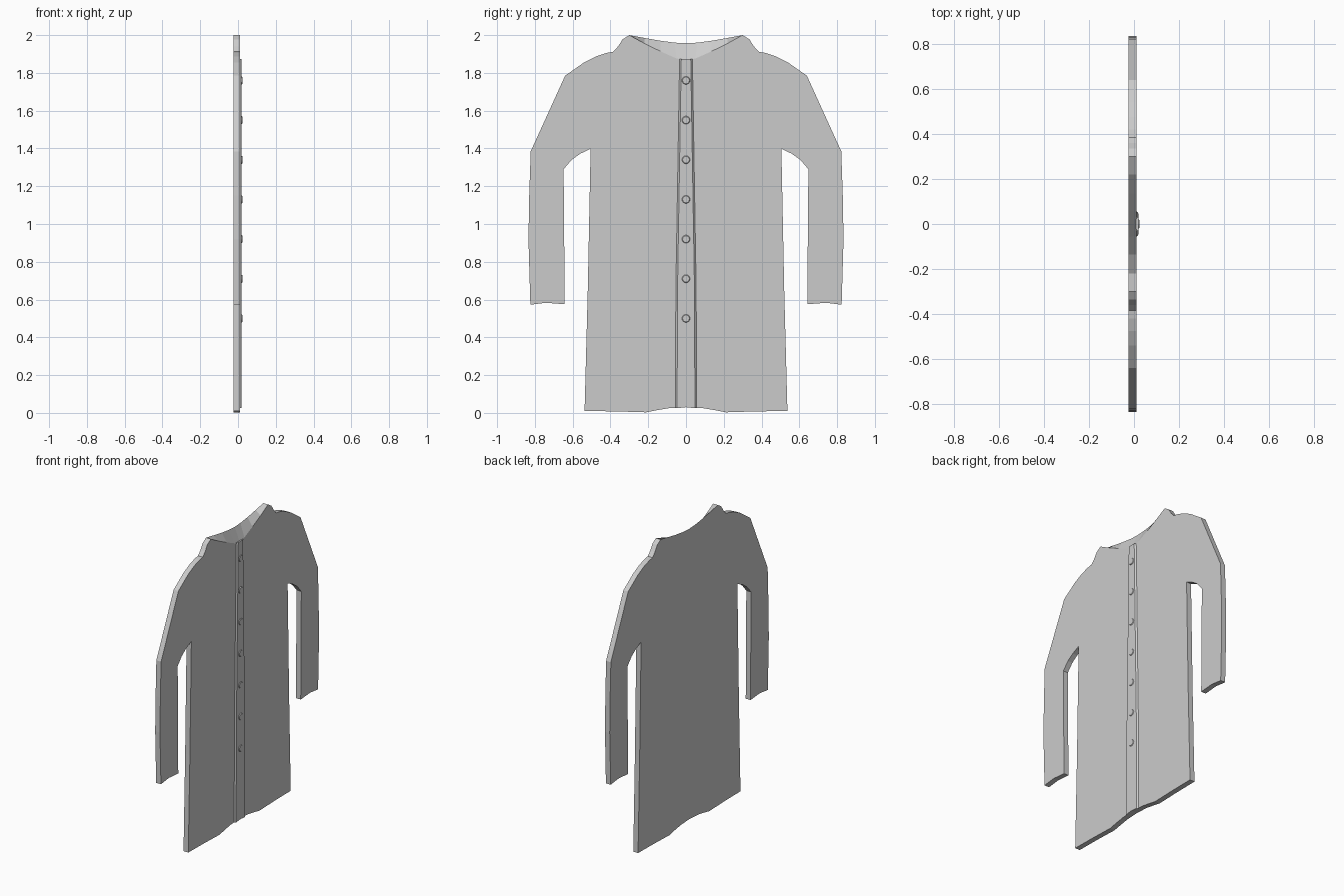
import bpy, bmesh
from mathutils import Matrix

if "Cube" in bpy.data.objects:
    bpy.data.objects.remove(bpy.data.objects["Cube"])

BACK, FRONT, RAISED = -0.024, 0.011, 0.0195


def finish(bm, name):
    bmesh.ops.recalc_face_normals(bm, faces=bm.faces)
    mesh = bpy.data.meshes.new(name)
    bm.to_mesh(mesh)
    bm.free()
    obj = bpy.data.objects.new(name, mesh)
    bpy.context.collection.objects.link(obj)
    return obj


def mirrored(half):
    # half runs from the centre line to the centre line
    return half + [(-y, z) for y, z in reversed(half) if y > 0]


def loft(bm, a, b, xa, xb):
    va = [bm.verts.new((xa, y, z)) for y, z in a]
    vb = [bm.verts.new((xb, y, z)) for y, z in b]
    bm.faces.new(va)
    bm.faces.new(vb[::-1])
    n = len(a)
    for i in range(n):
        j = (i + 1) % n
        bm.faces.new((va[i], vb[i], vb[j], va[j]))


# Shirt body: one outline, with a high back neckline and a low front one
side = [(0.30, 2.0), (0.335, 1.978), (0.36, 1.94), (0.385, 1.912), (0.42, 1.906),
        (0.475, 1.888), (0.54, 1.855), (0.64, 1.785), (0.822, 1.385), (0.83, 1.15),
        (0.834, 0.92), (0.824, 0.573), (0.74, 0.583), (0.642, 0.575), (0.648, 1.29),
        (0.68 - 0.075, 1.34), (0.56, 1.372), (0.505, 1.398), (0.52, 0.65),
        (0.537, 0.01), (0.37, 0.008), (0.21, 0.003), (0.15, 0.015), (0.09, 0.025), (0, 0.03)]
back_neck = [(0, 1.957), (0.06, 1.96), (0.135, 1.97), (0.22, 1.985)]
front_neck = [(0, 1.868), (0.05, 1.876), (0.135, 1.914), (0.22, 1.956)]
bm = bmesh.new()
loft(bm, mirrored(back_neck + side), mirrored(front_neck + side), BACK, FRONT)
finish(bm, "shirt_body")

# Button placket: raised strip with bevelled sides, widening downwards
base = [(0, 1.874), (0.036, 1.874), (0.056, 0.65), (0.058, 0.025), (0, 0.03)]
top = [(0, 1.874), (0.025, 1.874), (0.045, 0.65), (0.047, 0.025), (0, 0.03)]
bm = bmesh.new()
loft(bm, mirrored(base), mirrored(top), FRONT - 0.002, RAISED)
finish(bm, "placket")

# Buttons: shallow discs down the middle
bm = bmesh.new()
for i in range(7):
    m = Matrix.Translation((RAISED + 0.001, 0, 1.76 - 0.21 * i)) @ Matrix.Rotation(1.5707963, 4, 'Y')
    bmesh.ops.create_cone(bm, cap_ends=True, segments=16, radius1=0.023,
                          radius2=0.018, depth=0.006, matrix=m)
finish(bm, "buttons")
